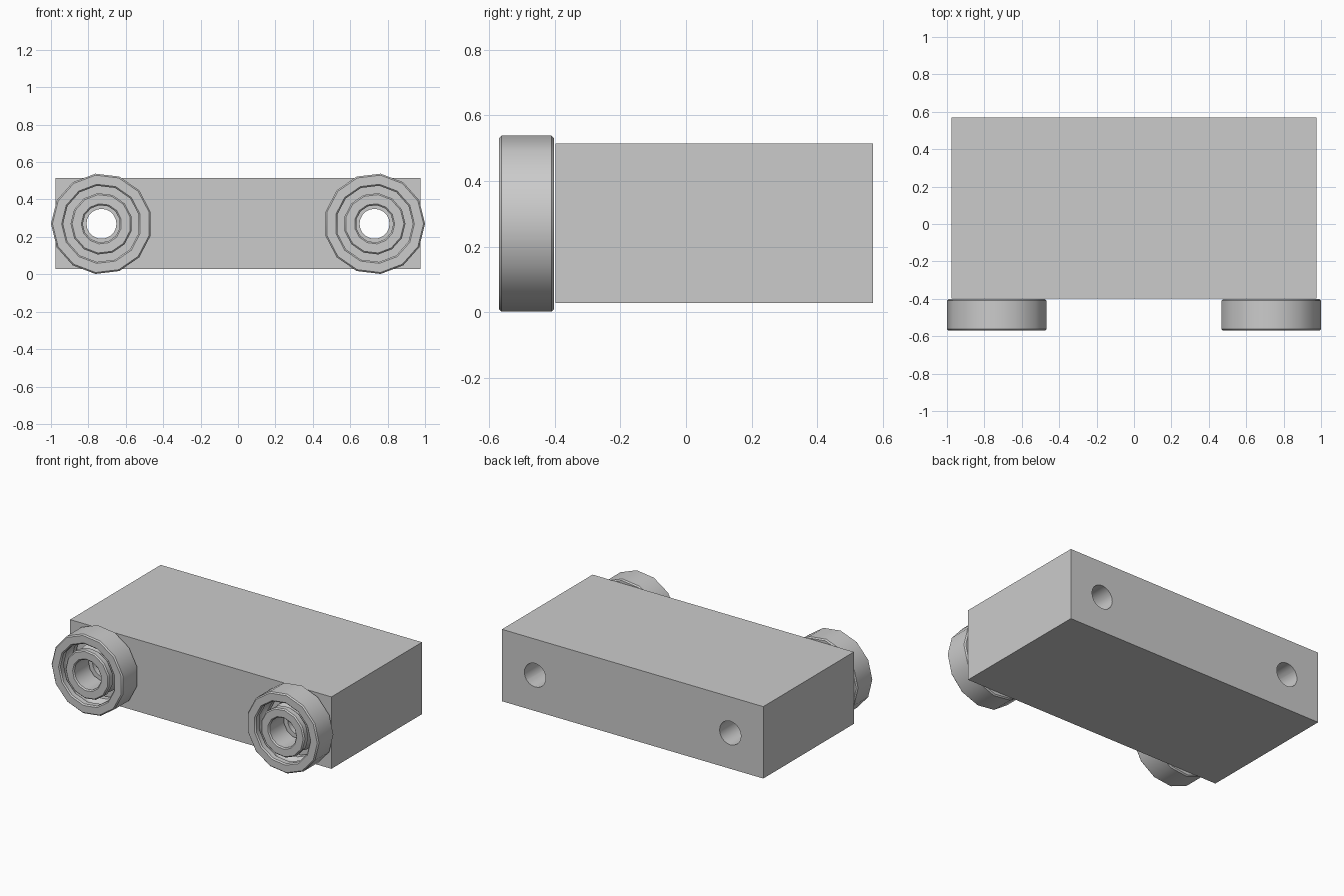
import bpy
import bmesh
import math

if "Cube" in bpy.data.objects:
    bpy.data.objects.remove(bpy.data.objects["Cube"])

CX, CZ = 0.73, 0.27          # bearing axis
Y0, Y1 = -0.57, -0.402       # bearing front and back
SIDES = 13

grey = bpy.data.materials.new("grey metal")
grey.diffuse_color = (0.6, 0.6, 0.6, 1)
grey.use_nodes = True
grey.node_tree.nodes["Principled BSDF"].inputs["Base Color"].default_value = grey.diffuse_color


def shade(ob):
    bpy.ops.object.select_all(action='DESELECT')
    ob.select_set(True)
    bpy.context.view_layer.objects.active = ob
    bpy.ops.object.shade_smooth_by_angle(angle=math.radians(32))


def ring(name, side, r_in, r_out, groove_in=0, groove_out=0):
    """Revolve a chamfered, optionally grooved section about the y axis."""
    c, w = 0.008, Y1 - Y0
    prof = [(r_in + c, Y0), (r_out - c, Y0), (r_out, Y0 + c)]
    prof += groove(r_out, -groove_out, w)
    prof += [(r_out, Y1 - c), (r_out - c, Y1), (r_in + c, Y1), (r_in, Y1 - c)]
    prof += groove(r_in, groove_in, w)[::-1]
    prof += [(r_in, Y0 + c)]
    bm = bmesh.new()
    loops = []
    for i in range(SIDES):
        a = 2 * math.pi * i / SIDES
        loops.append([bm.verts.new((side * (CX + r * math.cos(a)), y, CZ + r * math.sin(a)))
                      for r, y in prof])
    n = len(prof)
    for i in range(SIDES):
        p, q = loops[i], loops[(i + 1) % SIDES]
        for j in range(n):
            k = (j + 1) % n
            bm.faces.new((p[j], p[k], q[k], q[j]))
    bmesh.ops.recalc_face_normals(bm, faces=bm.faces)
    me = bpy.data.meshes.new(name)
    bm.to_mesh(me)
    bm.free()
    me.materials.append(grey)
    ob = bpy.data.objects.new(name, me)
    bpy.context.collection.objects.link(ob)
    shade(ob)


def groove(r, depth, w):
    """Rounded ball track across the middle of a ring wall."""
    if not depth:
        return []
    out = []
    for k in range(7):
        t = k / 6
        # positive depth cuts a bore outwards, negative cuts a rim inwards
        out.append((r + depth * math.sin(math.pi * t), Y0 + w * (0.25 + 0.5 * t)))
    return out


# Block
bpy.ops.mesh.primitive_cube_add(size=1, location=(0, 0.086, 0.271))
block = bpy.context.object
block.name = "block"
block.scale = (1.954, 0.968, 0.486)
bpy.ops.object.transform_apply(location=True, scale=True)
block.data.materials.append(grey)

# Through holes on the bearing axes
for side in (-1, 1):
    bpy.ops.mesh.primitive_cylinder_add(vertices=20, radius=0.08, depth=2,
                                        location=(side * CX, 0, CZ),
                                        rotation=(math.pi / 2, 0, 0))
    cutter = bpy.context.object
    cutter.name = "hole_cutter"
    cutter.hide_render = True
    cutter.data.materials.append(grey)
    bpy.context.view_layer.objects.active = block
    mod = block.modifiers.new("hole", 'BOOLEAN')
    mod.operation = 'DIFFERENCE'
    mod.solver = 'EXACT'
    mod.object = cutter
    bpy.ops.object.modifier_apply(modifier=mod.name)
    bpy.data.objects.remove(cutter)
shade(block)

# Bearings: outer and inner race with an open ball track between them
for side, label in ((-1, "left"), (1, "right")):
    ring(label + "_bearing_outer_ring", side, 0.205, 0.27, groove_in=0.025)
    ring(label + "_bearing_inner_ring", side, 0.1, 0.165, groove_out=0.025)
